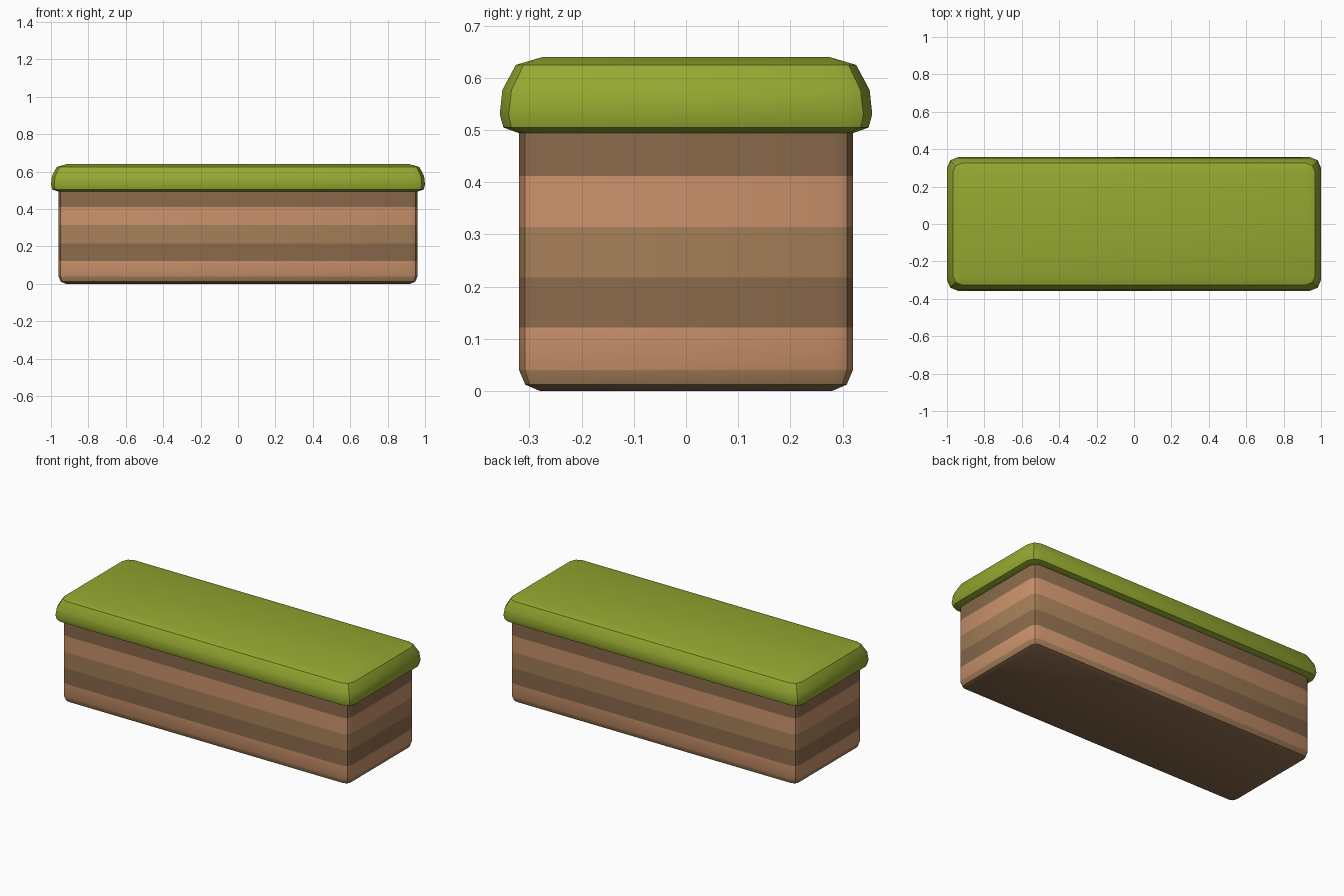
import bpy, bmesh, math

if "Cube" in bpy.data.objects:
    bpy.data.objects.remove(bpy.data.objects["Cube"])

def material(name, rgb):
    m = bpy.data.materials.new(name)
    m.diffuse_color = (*rgb, 1)
    m.use_nodes = True
    m.node_tree.nodes["Principled BSDF"].inputs["Base Color"].default_value = m.diffuse_color
    return m

SALMON = material("salmon_earth", (0.60, 0.29, 0.15))
BROWN = material("brown_earth", (0.26, 0.145, 0.072))
TAN = material("tan_earth", (0.38, 0.215, 0.10))
GREEN = material("grass_green", (0.30, 0.39, 0.03))

def ring(bm, hx, hy, r, z):
    """Rectangle whose corners are rounded in two segments."""
    verts = []
    for i, (sx, sy) in enumerate(((1, 1), (-1, 1), (-1, -1), (1, -1))):
        for k in range(3):
            a = math.radians(90 * i + 45 * k)
            verts.append(bm.verts.new((sx * (hx - r) + r * math.cos(a),
                                       sy * (hy - r) + r * math.sin(a), z)))
    return verts

def loft(name, levels, extra_x, mats, bands):
    """levels: (z, half depth, corner radius); bands: material per level gap."""
    bm = bmesh.new()
    rings = [ring(bm, h + extra_x, h, r, z) for z, h, r in levels]
    for low, high, band in zip(rings, rings[1:], bands):
        for i in range(12):
            j = (i + 1) % 12
            bm.faces.new((low[i], low[j], high[j], high[i])).material_index = band
    bm.faces.new(rings[0][::-1]).material_index = bands[0]
    bm.faces.new(rings[-1]).material_index = bands[-1]
    bmesh.ops.remove_doubles(bm, verts=bm.verts, dist=1e-4)
    bmesh.ops.recalc_face_normals(bm, faces=bm.faces)
    me = bpy.data.meshes.new(name)
    bm.to_mesh(me)
    bm.free()
    ob = bpy.data.objects.new(name, me)
    bpy.context.collection.objects.link(ob)
    for m in mats:
        me.materials.append(m)
    bpy.ops.object.select_all(action='DESELECT')
    ob.select_set(True)
    bpy.context.view_layer.objects.active = ob
    bpy.ops.object.shade_smooth_by_angle(angle=math.radians(35))
    return ob

# striped earth block with bevelled bottom
loft("earth_block",
     [(0, 0.28, 0), (0.012, 0.308, 0.028), (0.04, 0.32, 0.04), (0.122, 0.32, 0.04),
      (0.217, 0.32, 0.04), (0.314, 0.32, 0.04), (0.412, 0.32, 0.04), (0.50, 0.32, 0.04)],
     0.64, [SALMON, BROWN, TAN], [1, 2, 0, 1, 2, 0, 1])

# overhanging grass cap
loft("grass_cap",
     [(0.494, 0.32, 0.04), (0.505, 0.35, 0.052), (0.53, 0.357, 0.058),
      (0.577, 0.352, 0.06), (0.625, 0.326, 0.05), (0.64, 0.275, 0)],
     0.643, [GREEN], [0] * 5)
